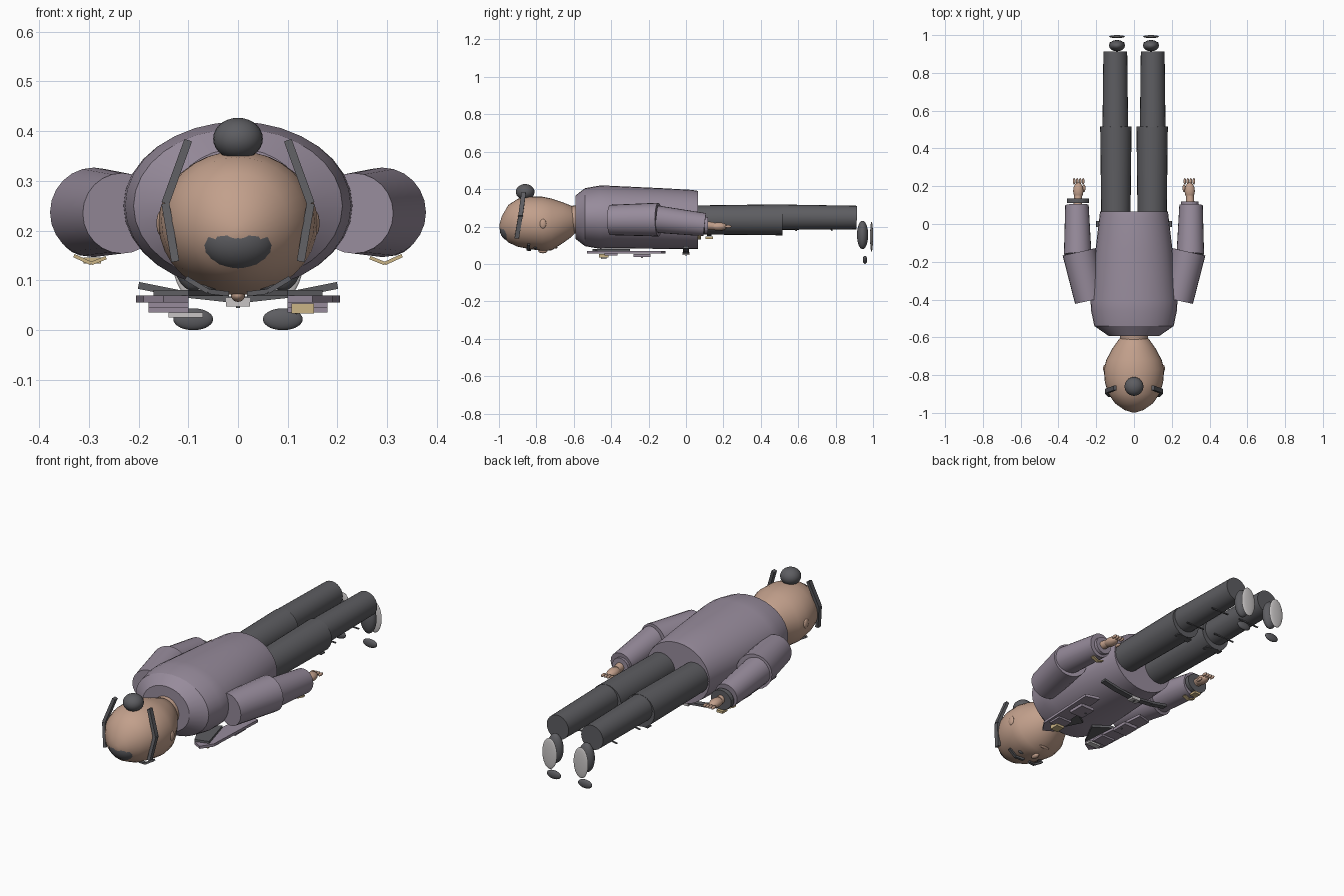
import bpy, bmesh, math
from mathutils import Vector

if "Cube" in bpy.data.objects:
    bpy.data.objects.remove(bpy.data.objects["Cube"], do_unlink=True)


def material(name, rgb):
    m = bpy.data.materials.new(name)
    m.use_nodes = True
    m.diffuse_color = (*rgb, 1)
    m.node_tree.nodes["Principled BSDF"].inputs["Base Color"].default_value = (*rgb, 1)
    return m


SKIN = material("skin tan", (0.54, 0.35, 0.26))
COAT = material("coat mauve", (0.31, 0.26, 0.33))
DARK = material("charcoal", (0.11, 0.11, 0.12))
SILVER = material("silver", (0.58, 0.56, 0.56))
GOLD = material("gold", (0.60, 0.46, 0.24))


def finish(bm, name, mat, smooth=None):
    bmesh.ops.recalc_face_normals(bm, faces=bm.faces)
    mesh = bpy.data.meshes.new(name)
    bm.to_mesh(mesh)
    bm.free()
    mesh.materials.append(mat)
    ob = bpy.data.objects.new(name, mesh)
    bpy.context.collection.objects.link(ob)
    if smooth:
        bpy.ops.object.select_all(action='DESELECT')
        ob.select_set(True)
        bpy.context.view_layer.objects.active = ob
        bpy.ops.object.shade_smooth_by_angle(angle=math.radians(smooth))
    return ob


def loft(name, rings, mat, sides=24, smooth=None):
    """Capped skin over elliptical rings given as (x, y, z, rx, rz)."""
    bm = bmesh.new()
    loops = []
    for x, y, z, rx, rz in rings:
        angles = [math.tau * i / sides for i in range(sides)]
        loops.append([bm.verts.new((x + rx * math.cos(a), y, z + rz * math.sin(a))) for a in angles])
    for a, b in zip(loops, loops[1:]):
        for i in range(sides):
            j = (i + 1) % sides
            bm.faces.new((a[i], a[j], b[j], b[i]))
    bm.faces.new(loops[0])
    bm.faces.new(loops[-1])
    return finish(bm, name, mat, smooth)


def tube(name, start, end, r1, r2, mat, sides=24):
    a, b = Vector(start), Vector(end)
    bm = bmesh.new()
    bmesh.ops.create_cone(bm, cap_ends=True, segments=sides, radius1=r1, radius2=r2,
                          depth=(b - a).length)
    turn = (b - a).to_track_quat('Z', 'Y').to_matrix()
    for v in bm.verts:
        v.co = turn @ v.co + (a + b) / 2
    return finish(bm, name, mat, 25)


def ball(name, centre, radii, mat):
    bm = bmesh.new()
    bmesh.ops.create_uvsphere(bm, u_segments=24, v_segments=14, radius=1)
    for v in bm.verts:
        v.co = Vector(centre) + Vector([c * r for c, r in zip(v.co, radii)])
    return finish(bm, name, mat, 40)


def box(name, centre, size, mat):
    bm = bmesh.new()
    bmesh.ops.create_cube(bm, size=1)
    for v in bm.verts:
        v.co = Vector(centre) + Vector([c * s for c, s in zip(v.co, size)])
    return finish(bm, name, mat)


def bar(name, start, end, width, thick, mat):
    """Flat strip between two points, its width lying along y or x."""
    a, b = Vector(start), Vector(end)
    d = (b - a).normalized()
    side = Vector((0, 1, 0)) if abs(d.y) < 0.8 else Vector((1, 0, 0))
    up = d.cross(side).normalized() * thick / 2
    side = side * width / 2
    bm = bmesh.new()
    ends = [[bm.verts.new(p + side * i + up * j)
             for i, j in ((-1, -1), (1, -1), (1, 1), (-1, 1))] for p in (a, b)]
    for i in range(4):
        j = (i + 1) % 4
        bm.faces.new((ends[0][i], ends[0][j], ends[1][j], ends[1][i]))
    bm.faces.new(ends[0])
    bm.faces.new(ends[1])
    return finish(bm, name, mat)


def plate(name, outline, z, thick, mat):
    bm = bmesh.new()
    face = bm.faces.new([bm.verts.new((x, y, z)) for x, y in outline])
    top = bmesh.ops.extrude_face_region(bm, geom=[face])["geom"]
    for v in top:
        if isinstance(v, bmesh.types.BMVert):
            v.co.z += thick
    return finish(bm, name, mat)


# Head, neck and torso
loft("head", [(0, -0.997, 0.2, 0.012, 0.012), (0, -0.985, 0.205, 0.05, 0.05),
              (0, -0.95, 0.215, 0.1, 0.1), (0, -0.9, 0.22, 0.135, 0.128),
              (0, -0.84, 0.22, 0.154, 0.14), (0, -0.77, 0.215, 0.16, 0.145),
              (0, -0.72, 0.211, 0.147, 0.139), (0, -0.66, 0.22, 0.115, 0.11),
              (0, -0.61, 0.228, 0.08, 0.082), (0, -0.59, 0.23, 0.06, 0.06)],
     SKIN, 32, 40)
tube("neck", (0, -0.63, 0.235), (0, -0.55, 0.24), 0.073, 0.077, SKIN)
loft("torso", [(0, -0.592, 0.25, 0.135, 0.115), (0, -0.54, 0.25, 0.21, 0.155),
               (0, -0.46, 0.25, 0.227, 0.169), (0, -0.41, 0.25, 0.23, 0.168),
               (0, -0.13, 0.243, 0.203, 0.162), (0, 0.03, 0.238, 0.184, 0.158),
               (0, 0.065, 0.235, 0.18, 0.155)], COAT, 32, 25)

# Hair and face centre line
ball("hair_crown", (0, -0.93, 0.185), (0.083, 0.066, 0.067), DARK)
ball("hair_bun", (0, -0.86, 0.385), (0.05, 0.05, 0.042), DARK)
ball("nose", (0, -0.765, 0.07), (0.014, 0.025, 0.013), SKIN)
ball("mouth", (0, -0.695, 0.088), (0.032, 0.007, 0.006), SKIN)

# Belt buckle, gold badge and silver name tag
box("belt_buckle", (0, 0, 0.056), (0.048, 0.035, 0.017), SILVER)
box("buckle_pin", (0, 0, 0.053), (0.008, 0.012, 0.016), DARK)
box("gold_badge", (0.13, -0.44, 0.044), (0.045, 0.05, 0.02), GOLD)
box("name_tag", (-0.105, -0.44, 0.031), (0.07, 0.03, 0.01), SILVER)

for s, side in ((1, "left"), (-1, "right")):
    # Hair bands, ears, eyes and brows
    points = [(s * 0.1, -0.868, 0.382), (s * 0.146, -0.885, 0.255), (s * 0.126, -0.905, 0.138)]
    for i in range(2):
        bar(f"{side}_hair_band_{i + 1}", points[i], points[i + 1], 0.024, 0.016, DARK)
    ball(f"{side}_ear", (s * 0.155, -0.765, 0.215), (0.009, 0.018, 0.025), SKIN)
    ball(f"{side}_eye", (s * 0.055, -0.805, 0.088), (0.02, 0.01, 0.008), DARK)
    bar(f"{side}_brow_inner", (s * 0.018, -0.835, 0.073), (s * 0.06, -0.845, 0.078), 0.014, 0.01, DARK)
    bar(f"{side}_brow_outer", (s * 0.06, -0.845, 0.078), (s * 0.105, -0.84, 0.105), 0.014, 0.01, DARK)

    # Arms, cuffs and hands
    elbow = (s * 0.29, -0.147, 0.237)
    tube(f"{side}_upper_arm", (s * 0.233, -0.405, 0.235), elbow, 0.081, 0.09, COAT)
    tube(f"{side}_forearm", (s * 0.298, -0.16, 0.24), (s * 0.302, 0.1, 0.21), 0.073, 0.062, COAT)
    tube(f"{side}_wrist", (s * 0.298, 0.09, 0.208), (s * 0.296, 0.15, 0.202), 0.024, 0.02, SKIN)
    ball(f"{side}_hand", (s * 0.295, 0.175, 0.2), (0.027, 0.045, 0.022), SKIN)
    for i in range(4):
        x = s * (0.269 + 0.016 * i)
        ball(f"{side}_finger_{i + 1}", (x, 0.226, 0.2), (0.007, 0.017, 0.008), SKIN)
    ball(f"{side}_thumb", (s * 0.265, 0.19, 0.185), (0.008, 0.02, 0.008), SKIN)
    bar(f"{side}_cuff_stripe_inner", (s * 0.265, 0.07, 0.146), (s * 0.295, 0.07, 0.134), 0.018, 0.007, GOLD)
    bar(f"{side}_cuff_stripe_outer", (s * 0.295, 0.07, 0.134), (s * 0.33, 0.07, 0.15), 0.018, 0.007, GOLD)

    # Coat front panel with lapel and pockets
    panel = [(0.1, -0.5), (0.15, -0.53), (0.19, -0.47), (0.205, -0.13), (0.13, -0.11)]
    plate(f"{side}_coat_panel", [(s * x, y) for x, y in panel], 0.056, 0.014, COAT)
    lapel = [(0.03, -0.36), (0.1, -0.5), (0.17, -0.48), (0.12, -0.3)]
    plate(f"{side}_lapel", [(s * x, y) for x, y in lapel], 0.069, 0.012, DARK)
    box(f"{side}_pocket", (s * 0.14, -0.235, 0.044), (0.08, 0.09, 0.016), COAT)
    box(f"{side}_pocket_flap", (s * 0.14, -0.40, 0.052), (0.08, 0.07, 0.012), COAT)
    ball(f"{side}_pocket_button", (s * 0.117, -0.235, 0.042), (0.006, 0.006, 0.01), DARK)

    # Belt, bent around the front
    bar(f"{side}_belt_inner", (0, 0, 0.06), (s * 0.11, 0, 0.072), 0.03, 0.012, DARK)
    bar(f"{side}_belt_outer", (s * 0.11, 0, 0.072), (s * 0.2, 0, 0.09), 0.03, 0.014, DARK)

    # Legs and trouser creases
    tube(f"{side}_thigh", (s * 0.096, 0.0, 0.235), (s * 0.096, 0.515, 0.236), 0.077, 0.083, DARK)
    tube(f"{side}_shin", (s * 0.099, 0.5, 0.25), (s * 0.099, 0.913, 0.248), 0.068, 0.063, DARK)
    for y in (0.58, 0.77):
        bar(f"{side}_crease", (s * 0.034, y, 0.19), (s * 0.15, y + 0.01, 0.18), 0.006, 0.006, DARK)
    bar(f"{side}_knee_crease", (s * 0.05, 0.49, 0.157), (s * 0.14, 0.5, 0.157), 0.03, 0.006, DARK)

    # Shoes
    ball(f"{side}_shoe", (s * 0.09, 0.944, 0.155), (0.042, 0.03, 0.076), DARK)
    ball(f"{side}_sole", (s * 0.09, 0.992, 0.145), (0.042, 0.008, 0.08), SILVER)
    ball(f"{side}_toe_cap", (s * 0.09, 0.957, 0.022), (0.04, 0.012, 0.022), DARK)

# Watch on one wrist, plain cuff on the other
loft("watch_strap", [(-0.297, 0.112, 0.2, 0.058, 0.05), (-0.297, 0.136, 0.2, 0.058, 0.05)], DARK)
box("watch_face", (-0.293, 0.124, 0.14), (0.036, 0.04, 0.012), GOLD)
loft("plain_cuff", [(0.296, 0.1, 0.205, 0.046, 0.046), (0.296, 0.118, 0.205, 0.046, 0.046)], COAT)
